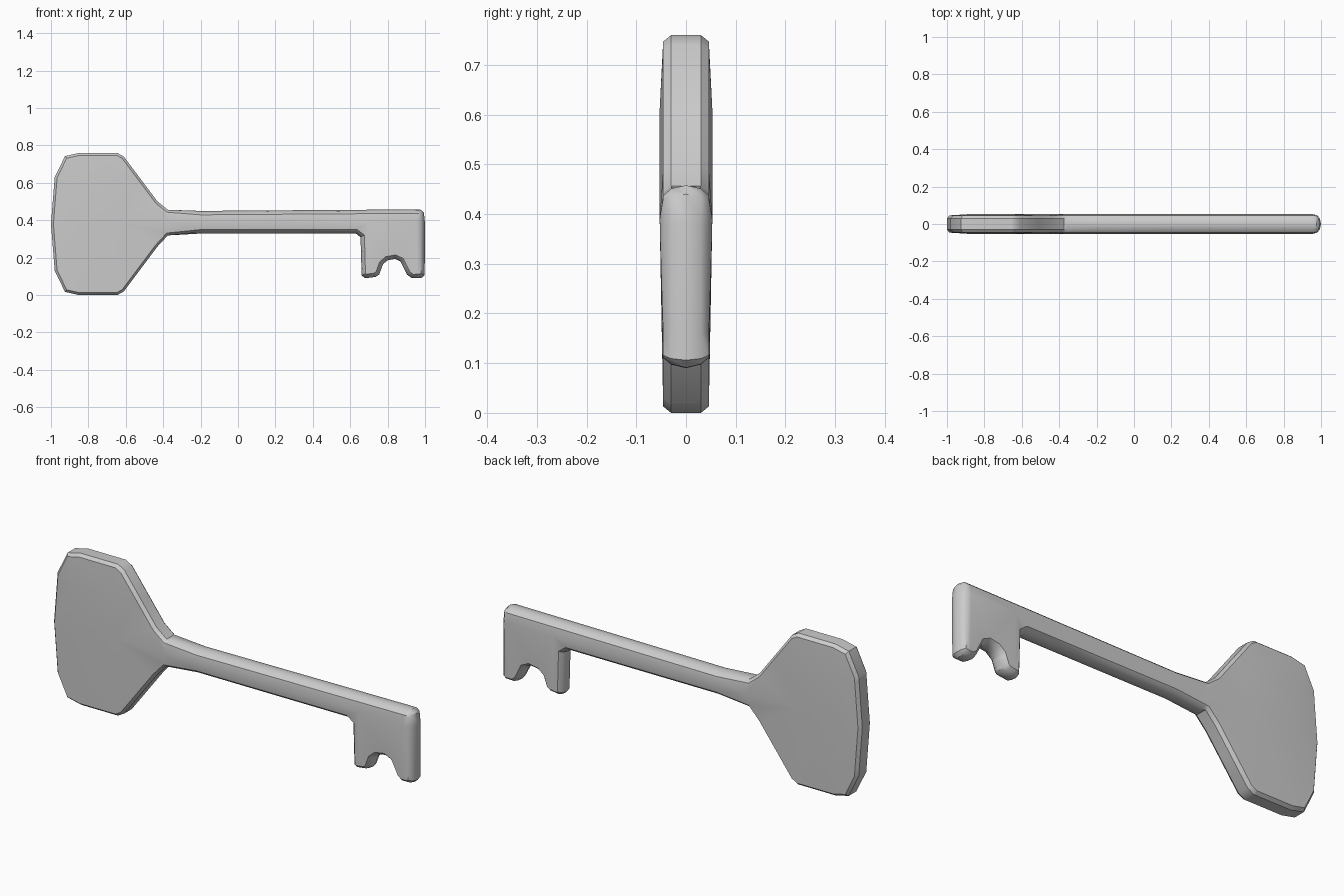
import bpy, bmesh
from mathutils import Vector

if "Cube" in bpy.data.objects:
    bpy.data.objects.remove(bpy.data.objects["Cube"])

# Upper half of the bow (handle), mirrored about its centre line
BOW_MID = 0.38
bow = [(-1.0, 0.38), (-0.98, 0.63), (-0.925, 0.743), (-0.85, 0.76),
       (-0.645, 0.76), (-0.61, 0.74), (-0.43, 0.5)]
bow_low = [(x, 2 * BOW_MID - z) for x, z in reversed(bow[1:])]

# Shaft and toothed bit, running clockwise from the top of the neck
blade = [(-0.375, 0.456), (-0.2, 0.45), (0.5, 0.455), (0.975, 0.458),
         (0.994, 0.44), (1.0, 0.38), (0.998, 0.106), (0.98, 0.091), (0.93, 0.09),
         (0.903, 0.11), (0.868, 0.18), (0.84, 0.193), (0.8, 0.186),
         (0.775, 0.165), (0.755, 0.11), (0.735, 0.097), (0.68, 0.09),
         (0.661, 0.105), (0.655, 0.31), (0.63, 0.329), (-0.2, 0.329),
         (-0.375, 0.319)]
outline = [Vector(p) for p in bow + blade + bow_low]

# Edge profiles as (depth, inset): chamfered bow, rounded blade
BOW_EDGE = [(0.0, 0.0), (0.03, 0.0), (0.046, 0.013)]
BLADE_EDGE = [(0.0, 0.0), (0.03, 0.007), (0.046, 0.021)]


def inward(i):
    """Mitred inward direction at an outline point."""
    a, b, c = outline[i - 1], outline[i], outline[(i + 1) % len(outline)]
    d1, d2 = (b - a).normalized(), (c - b).normalized()
    n1, n2 = Vector((d1.y, -d1.x)), Vector((d2.y, -d2.x))
    return (n1 + n2) / (1 + n1.dot(n2))


bm = bmesh.new()


def ring(level, side):
    verts = []
    for i, p in enumerate(outline):
        y, inset = (BOW_EDGE if p.x < -0.3 else BLADE_EDGE)[level]
        q = p + inward(i) * inset
        verts.append(bm.verts.new((q.x, side * y, q.y)))
    return verts


# Stack of outline rings from front to back
rings = [ring(2, -1), ring(1, -1), ring(0, 1), ring(1, 1), ring(2, 1)]
n = len(outline)
for r, s in zip(rings, rings[1:]):
    for i in range(n):
        j = (i + 1) % n
        bm.faces.new((r[i], r[j], s[j], s[i]))
bm.faces.new(rings[0])
bm.faces.new(rings[-1])

# Cut the faces into a coarse grid and puff the inner points outwards
cuts = [((0, 0, z), (0, 0, 1)) for z in (0.16, 0.39, 0.61)]
cuts += [((x, 0, 0), (1, 0, 0)) for x in (-0.88, -0.65, -0.36, 0.2, 0.705, 0.955)]
for co, no in cuts:
    bmesh.ops.bisect_plane(bm, geom=bm.verts[:] + bm.edges[:] + bm.faces[:],
                           plane_co=co, plane_no=no, dist=1e-5)
bm.normal_update()
inner = [v for v in bm.verts if abs(v.co.y) > 0.045
         and all(abs(f.normal.y) > 0.999 for f in v.link_faces)]
for v in inner:
    v.co.y = 0.053 if v.co.y > 0 else -0.053
bmesh.ops.triangulate(bm, faces=[f for f in bm.faces if len(f.verts) > 4])
bmesh.ops.recalc_face_normals(bm, faces=bm.faces[:])

# Key object
mesh = bpy.data.meshes.new("key")
bm.to_mesh(mesh)
bm.free()
key = bpy.data.objects.new("key", mesh)
bpy.context.collection.objects.link(key)
bpy.context.view_layer.objects.active = key
key.select_set(True)
bpy.ops.object.shade_smooth_by_angle(angle=0.6)
